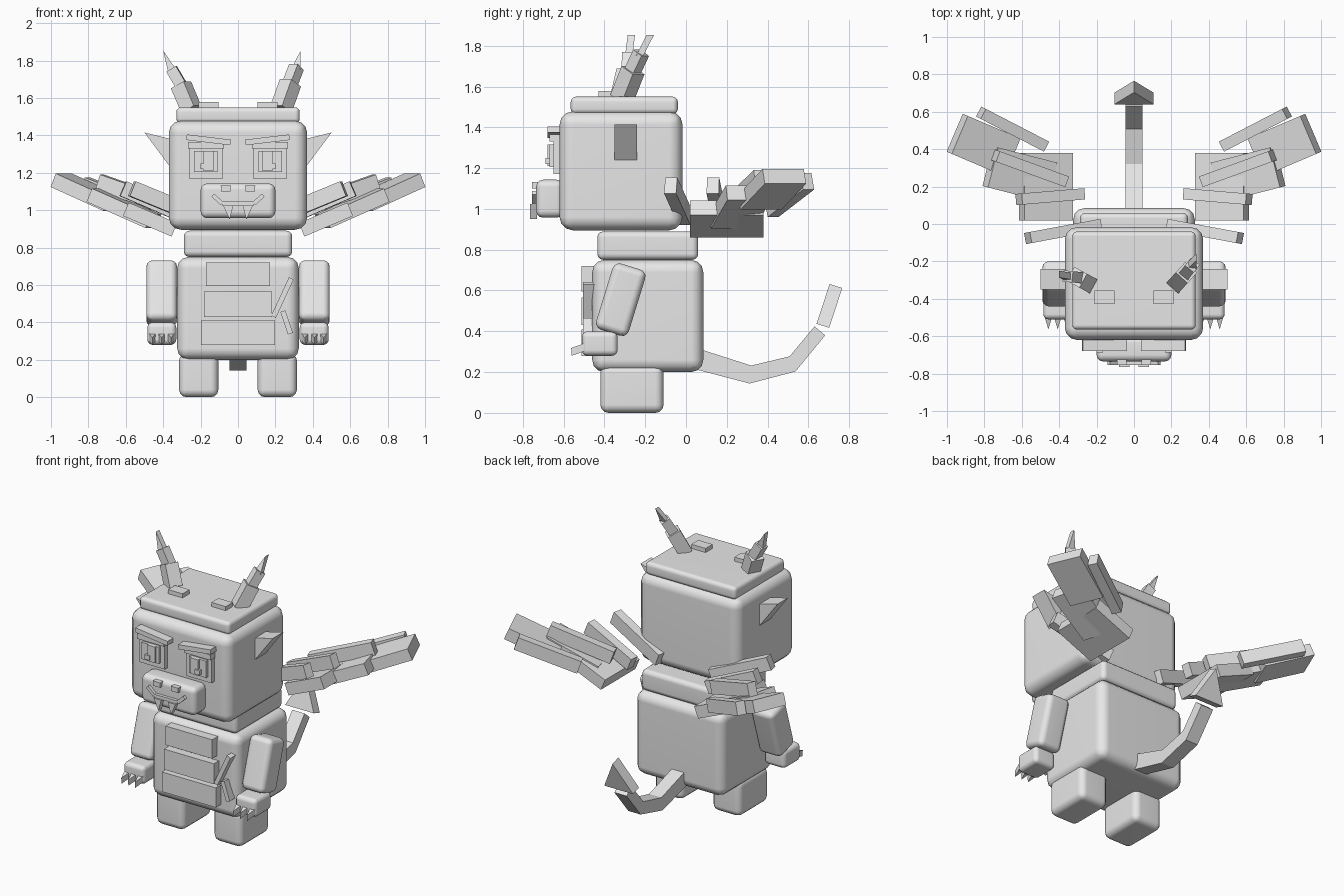
import bpy, bmesh, math
from mathutils import Vector, Matrix

if "Cube" in bpy.data.objects:
    bpy.data.objects.remove(bpy.data.objects["Cube"])

grey = bpy.data.materials.new("plain_grey")
grey.diffuse_color = (0.8, 0.8, 0.8, 1)
grey.use_nodes = True
grey.node_tree.nodes["Principled BSDF"].inputs["Base Color"].default_value = grey.diffuse_color


def finish(name, bm, smooth=False):
    bmesh.ops.recalc_face_normals(bm, faces=bm.faces[:])
    me = bpy.data.meshes.new(name)
    bm.to_mesh(me)
    bm.free()
    me.materials.append(grey)
    ob = bpy.data.objects.new(name, me)
    bpy.context.collection.objects.link(ob)
    if smooth:
        bpy.ops.object.select_all(action='DESELECT')
        ob.select_set(True)
        bpy.context.view_layer.objects.active = ob
        bpy.ops.object.shade_smooth_by_angle(angle=math.radians(40))
        ob.modifiers.new("even_normals", 'WEIGHTED_NORMAL')
    return ob


def cuboid(name, mat, size, bevel=0.0):
    bm = bmesh.new()
    bmesh.ops.create_cube(bm, size=1, matrix=Matrix.Diagonal((*size, 1)))
    if bevel:
        bmesh.ops.bevel(bm, geom=bm.edges[:], offset=bevel, segments=3,
                        profile=0.5, affect='EDGES')
    bm.transform(mat)
    return finish(name, bm, bevel > 0)


def box(name, x, y, z, bevel=0.0):
    """Axis-aligned box from three ranges."""
    c = [(r[0] + r[1]) / 2 for r in (x, y, z)]
    return cuboid(name, Matrix.Translation(c), [abs(r[1] - r[0]) for r in (x, y, z)], bevel)


def bar(name, p, q, w, h, bevel=0.0):
    """Box running from p to q, w wide sideways and h tall."""
    p, q = Vector(p), Vector(q)
    ax = (q - p).normalized()
    side = Vector((0, 0, 1)).cross(ax).normalized()
    up = ax.cross(side)
    mat = Matrix((ax, side, up)).transposed().to_4x4()
    mat.translation = (p + q) / 2
    return cuboid(name, mat, ((q - p).length, w, h), bevel)


def prism(name, pts, depth):
    """Polygon extruded along a vector."""
    bm = bmesh.new()
    a = [bm.verts.new(p) for p in pts]
    b = [bm.verts.new(Vector(p) + Vector(depth)) for p in pts]
    n = len(a)
    bm.faces.new(a)
    bm.faces.new(b)
    for i in range(n):
        bm.faces.new((a[i], a[(i + 1) % n], b[(i + 1) % n], b[i]))
    return finish(name, bm)


# Main masses
box("body", (-.325, .325), (-.46, .085), (.2, .75), .06)
box("collar", (-.29, .29), (-.435, .06), (.75, .89), .03)
box("head", (-.37, .37), (-.62, -.017), (.895, 1.478), .065)
box("head_cap", (-.33, .33), (-.565, -.04), (1.465, 1.55), .025)

# Belly plates
for i, (w, z0, z1) in enumerate([(.17, .595, .72), (.182, .43, .565), (.197, .28, .41)]):
    box(f"belly_plate_{i}", (-w, w), (-.512, -.44), (z0, z1))

# Scratch marks on one side of the belly
bar("scratch_long", (.285, -.475, .635), (.19, -.475, .43), .06, .028)
bar("scratch_short", (.24, -.475, .46), (.28, -.475, .34), .06, .028)

# Muzzle, smile
box("muzzle", (-.2, .2), (-.735, -.6), (.957, 1.143), .035)
smile = [(-.135, 1.08), (-.085, 1.035), (.085, 1.035), (.135, 1.08)]
for i in range(3):
    (x0, z0), (x1, z1) = smile[i], smile[i + 1]
    bar(f"smile_{i}", (x0, -.74, z0), (x1, -.74, z1), .03, .022)

for s, tag in ((-1, "left"), (1, "right")):
    # Legs, arms, hands and claws
    box(f"{tag}_leg", (s * .105, s * .315), (-.42, -.11), (0, .235), .04)
    bar(f"{tag}_arm", (s * .408, -.37, .393), (s * .408, -.27, .717), .165, .168, .035)
    box(f"{tag}_hand", (s * .33, s * .485), (-.51, -.335), (.28, .4), .028)
    for i in (-1, 0, 1):
        cx = s * .408 + i * .05
        prism(f"{tag}_claw_{i + 1}", [(cx - .021, -.49, .305), (cx + .021, -.49, .305),
                                      (cx, -.56, .28)], (0, -.003, .038))
    # Eyes
    box(f"{tag}_eye_plate", (s * .08, s * .262), (-.65, -.6), (1.17, 1.33))
    box(f"{tag}_eye_inner", (s * .11, s * .235), (-.668, -.62), (1.205, 1.315))
    box(f"{tag}_pupil", (s * .13, s * .185), (-.68, -.62), (1.21, 1.315))
    box(f"{tag}_eye_glint", (s * .165, s * .2), (-.688, -.62), (1.22, 1.25))
    bar(f"{tag}_brow", (s * .275, -.645, 1.39), (s * .04, -.645, 1.362), .07, .03)
    box(f"{tag}_eyelid", (s * .075, s * .268), (-.67, -.6), (1.33, 1.365))
    # Nostrils and fangs
    box(f"{tag}_nostril", (s * .04, s * .092), (-.755, -.7), (1.1, 1.132))
    prism(f"{tag}_fang", [(s * .025, -.765, 1.025), (s * .08, -.765, 1.025),
                          (s * .045, -.765, .95)], (0, .035, 0))
    # Ears and cap studs
    prism(f"{tag}_ear", [(s * .5, -.35, 1.415), (s * .34, -.35, 1.375),
                         (s * .34, -.35, 1.2)], (0, .11, 0))
    box(f"{tag}_cap_stud", (s * .105, s * .21), (-.428, -.355), (1.54, 1.577))
    # Wing plates stepping outward and back
    for i, (p, q, w) in enumerate([
            ((.34, .2, .895), (.6, .2, 1.005), .36),
            ((.452, .225, .94), (.768, .306, 1.08), .22),
            ((.663, .362, 1.032), (.945, .482, 1.16), .22)]):
        bar(f"{tag}_wing_plate_{i}", (s * p[0], p[1], p[2]), (s * q[0], q[1], q[2]), w, .078)
    # Wing feathers
    for i, (p, q) in enumerate([
            ((.19, -.005, .96), (.567, -.075, 1.115)),
            ((.28, .16, .97), (.615, .132, 1.115)),
            ((.37, .23, 1.02), (.74, .365, 1.15)),
            ((.48, .42, 1.0), (.818, .595, 1.135))]):
        bar(f"{tag}_wing_feather_{i}", (s * p[0], p[1], p[2]), (s * q[0], q[1], q[2]), .06, .085)

# Horns: three tapering blocks and a wedge tip, each with its own lean
horns = {
    "left": [(-.25, -.315, 1.54), (-.305, -.285, 1.67), (-.355, -.28, 1.755), (-.4, -.268, 1.853)],
    "right": [(.23, -.315, 1.54), (.28, -.26, 1.68), (.312, -.22, 1.765), (.335, -.175, 1.853)]}
for tag, pts in horns.items():
    pts = [Vector(p) for p in pts]
    mid = pts[1].lerp(pts[2], .5)
    bar(f"{tag}_horn_base", pts[0], pts[1], .085, .085)
    bar(f"{tag}_horn_middle", pts[1] - (pts[2] - pts[1]) * .2, pts[2], .06, .06)
    b, t = pts[2], pts[3]
    d = Vector((0, .036, 0))
    low = b - (t - b) * .15
    lean = Vector((0, t.y - b.y, 0))
    prism(f"{tag}_horn_tip", [low - d / 2 - Vector((.026, 0, 0)),
                              low - d / 2 + Vector((.026, 0, 0)), t - d / 2], d)

# Tail: bent strip and arrow tip
upper = [(.06, .315), (.32, .232), (.508, .277), (.63, .424)]
lower = [(.682, .38), (.537, .203), (.312, .144), (.06, .21)]
prism("tail", [(-.045, y, z) for y, z in upper + lower], (.09, 0, 0))
prism("tail_tip", [(-.105, .64, .437), (.105, .64, .437), (0, .704, .632)], (0, .062, -.02))
